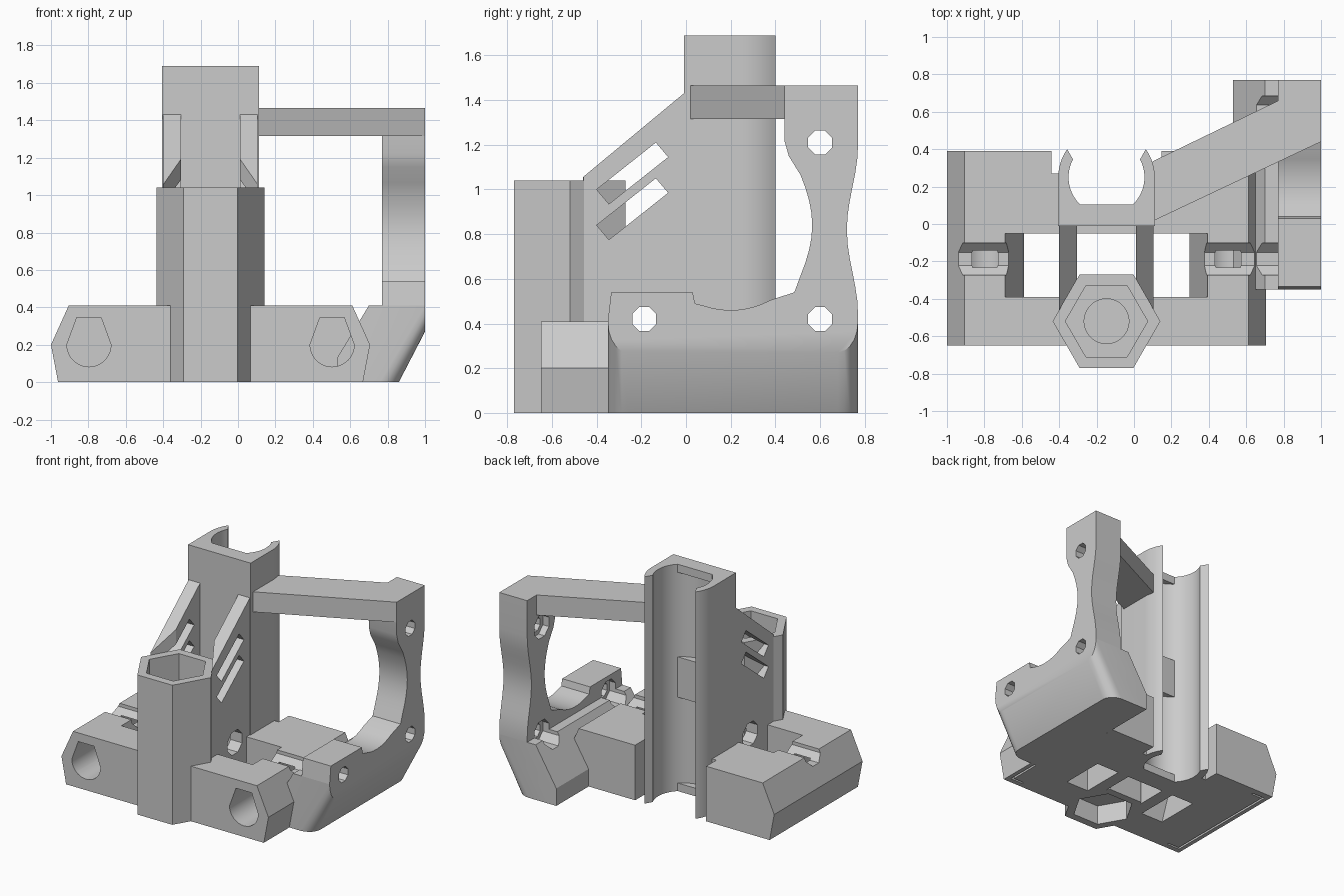
import bpy, bmesh
from math import sin, cos, radians, pi
from mathutils import Vector

if "Cube" in bpy.data.objects:
    bpy.data.objects.remove(bpy.data.objects["Cube"])

grey = bpy.data.materials.new("plain grey")
grey.use_nodes = True
tone = (0.6, 0.6, 0.6, 1)
grey.diffuse_color = tone
grey.node_tree.nodes["Principled BSDF"].inputs["Base Color"].default_value = tone

MID = -0.147      # mirror axis of the carriage
TUBE_Y = -0.52    # centre of the hexagonal tube
ROD_X = 0.65      # rod hole distance from the mirror axis


def arc(cx, cy, r, start, end, n):
    angles = [radians(start + (end - start) * i / n) for i in range(n + 1)]
    return [(cx + r * cos(a), cy + r * sin(a)) for a in angles]


def ngon(cx, cy, r, n, turn=0):
    return arc(cx, cy, r, turn, turn + 360, n)[:-1]


def rect(a, b, c, d):
    return [(a, c), (b, c), (b, d), (a, d)]


def loft(name, low, high, axis, a, b):
    """Solid between two outlines placed at a and b along an axis."""
    def place(p, t):
        return {"x": (t, p[0], p[1]), "y": (p[0], t, p[1]), "z": (p[0], p[1], t)}[axis]
    bm = bmesh.new()
    v0 = [bm.verts.new(place(p, a)) for p in low]
    v1 = [bm.verts.new(place(p, b)) for p in high]
    n = len(low)
    bm.faces.new(v0)
    bm.faces.new(v1)
    for i in range(n):
        j = (i + 1) % n
        bm.faces.new((v0[i], v0[j], v1[j], v1[i]))
    bmesh.ops.recalc_face_normals(bm, faces=bm.faces)
    mesh = bpy.data.meshes.new(name)
    bm.to_mesh(mesh)
    bm.free()
    mesh.materials.append(grey)
    obj = bpy.data.objects.new(name, mesh)
    bpy.context.collection.objects.link(obj)
    return obj


def prism(name, pts, axis, a, b):
    return loft(name, pts, pts, axis, a, b)


def activate(obj):
    bpy.ops.object.select_all(action="DESELECT")
    obj.select_set(True)
    bpy.context.view_layer.objects.active = obj


def cut(obj, *cutters):
    for c in cutters:
        activate(obj)
        m = obj.modifiers.new("cut", "BOOLEAN")
        m.operation, m.solver, m.object = "DIFFERENCE", "EXACT", c
        bpy.ops.object.modifier_apply(modifier=m.name)
        bpy.data.objects.remove(c)


def smooth(obj):
    activate(obj)
    bpy.ops.object.shade_smooth_by_angle(angle=radians(30))


def box(name, x0, x1, y0, y1, z0, z1):
    return prism(name, rect(x0, x1, y0, y1), "z", z0, z1)


def tube_cutter():
    return prism("tube_cutter", ngon(MID, TUBE_Y, 0.287, 6), "z", -1, 2)


def channel():
    # cross channel running through the base, ribs and fan mount
    return prism("channel_cutter", ngon(-0.187, 0.42, 0.092, 8, 22.5), "x", -1.2, 0.82)


# base block with tapered ends
half = [(0.815, 0), (0.853, 0.2), (0.758, 0.41)]
outline = [(MID + x, z) for x, z in half] + [(MID - x, z) for x, z in reversed(half)]
base = prism("base", outline, "y", -0.65, 0.39)
window = loft("window_cutter", rect(-0.59, 0.3, -0.39, -0.05),
              rect(-0.685, 0.39, -0.39, -0.05), "z", 0, 0.41)
for v in window.data.vertices:      # push the ends past the block
    v.co.x += (v.co.x - MID) * (0.02 if v.co.z > 0.2 else -0.02)
    v.co.z += 0.03 if v.co.z > 0.2 else -0.03
cut(base, window,
    box("clip_gap", MID - 0.293, MID + 0.293, 0.27, 0.5, -0.1, 0.6),
    box("tower_gap", MID - 0.25, MID + 0.25, 0, 0.5, -0.1, 0.6),
    tube_cutter(), channel())
for s in (-1, 1):
    cx = MID + s * ROD_X
    hole = arc(cx, 0.2, 0.118, 180, 360, 16) + [(cx + 0.065, 0.345), (cx - 0.065, 0.345)]
    cut(base, prism("rod_hole", hole, "y", -0.8, 0.3))
    # thin slit with short return legs underneath
    sx = MID + s * 0.775
    cut(base, box("slit", sx - 0.008, sx + 0.008, -0.61, 0.34, -0.1, 0.06))
    for y in (-0.61, 0.325):
        x0, x1 = sorted((sx, sx - s * 0.1))
        cut(base, box("slit_leg", x0, x1, y, y + 0.015, -0.1, 0.06))
smooth(base)

# upright C-shaped bearing holder
profile = [(MID - 0.258, -0.01), (MID + 0.258, -0.01)]
profile += arc(MID, 0.25, 0.258, 0, 35.5, 8)
profile += arc(MID, 0.25, 0.203, 28, -208, 40)
profile += arc(MID, 0.25, 0.258, 144.5, 180, 8)
smooth(prism("bearing_holder", profile, "z", 0, 1.69))
for z0, z1 in ((0, 0.06), (0.7, 1), (1.63, 1.69)):
    box("bearing_stop", MID - 0.145, MID + 0.145, 0.02, 0.105, z0, z1)

# hexagonal tube with nut pockets
tube = prism("hex_tube", ngon(MID, TUBE_Y, 0.288, 6), "z", 0, 1.04)
cut(tube,
    prism("top_pocket", ngon(MID, TUBE_Y, 0.22, 6), "z", 0.4, 1.2),
    prism("bolt_hole", ngon(MID, TUBE_Y, 0.12, 32), "z", 0.25, 0.5),
    prism("bottom_pocket", ngon(MID, TUBE_Y, 0.22, 6), "z", -0.1, 0.15))
smooth(tube)

# slanted ribs joining tube and bearing holder
for side, x0 in (("left", 0.01), ("right", -0.4)):
    rib = prism(side + "_rib", [(0.02, 0), (0.02, 1.43), (-0.01, 1.43), (-0.48, 1.04), (-0.48, 0)],
                "x", x0, x0 + 0.095)
    cut(rib, tube_cutter(), channel())
    for drop in (0, 0.16):
        slot = [(-0.4, 1.0), (-0.345, 0.935), (-0.08, 1.145), (-0.135, 1.21)]
        cut(rib, prism("slot", [(y, z - drop) for y, z in slot], "x", x0 - 0.1, x0 + 0.2))

# diagonal arm
prism("diagonal_arm", [(0.1, 0.015), (1, 0.44), (1, 0.77), (0.1, 0.335)], "z", 1.315, 1.465)

# fan mount plate with curved cutaway and waist
plate_outline = [(-0.35, 0.41), (-0.335, 0.54), (0.03, 0.54), (0.04, 0.49)]
plate_outline += arc(0.2, 0.83, 0.37, -108, -62, 10)
plate_outline += [(0.485, 0.54)]
plate_outline += [(0.49 + 0.075 * sin(pi * t / 10), 0.56 + 0.056 * t) for t in range(1, 10)]
plate_outline += [(0.46, 1.15), (0.44, 1.22), (0.44, 1.465), (0.77, 1.465)]
plate_outline += [(0.745 + 0.025 * cos(pi * t / 6), 1.2 - 0.0633 * t) for t in range(13)]
plate_outline += [(0.77, 0.41)]
plate = prism("fan_plate", plate_outline, "x", 0.77, 1)

# sloping duct below the plate with rounded outer corners
duct = prism("duct", [(0.53, 0), (0.86, 0), (1, 0.27), (1, 0.41), (0.7, 0.41), (0.53, 0.13)],
             "y", -0.35, 0.77)
bm = bmesh.new()
bm.from_mesh(duct.data)
corners = [e for e in bm.edges
           if abs(e.verts[0].co.y - e.verts[1].co.y) < 0.01
           and sorted(round(v.co.x, 2) for v in e.verts) == [0.86, 1]]
bmesh.ops.bevel(bm, geom=corners, offset=0.09, segments=5, profile=0.5, affect="EDGES")
bm.to_mesh(duct.data)
bm.free()

# screw holes with wider recesses on the inner side
for part in (plate, duct):
    for y, z in ((0.6, 1.21), (0.6, 0.42), (-0.187, 0.42)):
        cut(part, prism("screw_hole", ngon(y, z, 0.058, 8, 22.5), "x", 0.4, 1.2))
        cut(part, prism("screw_recess", ngon(y, z, 0.092, 8, 22.5), "x", 0.4, 0.82))
    smooth(part)
